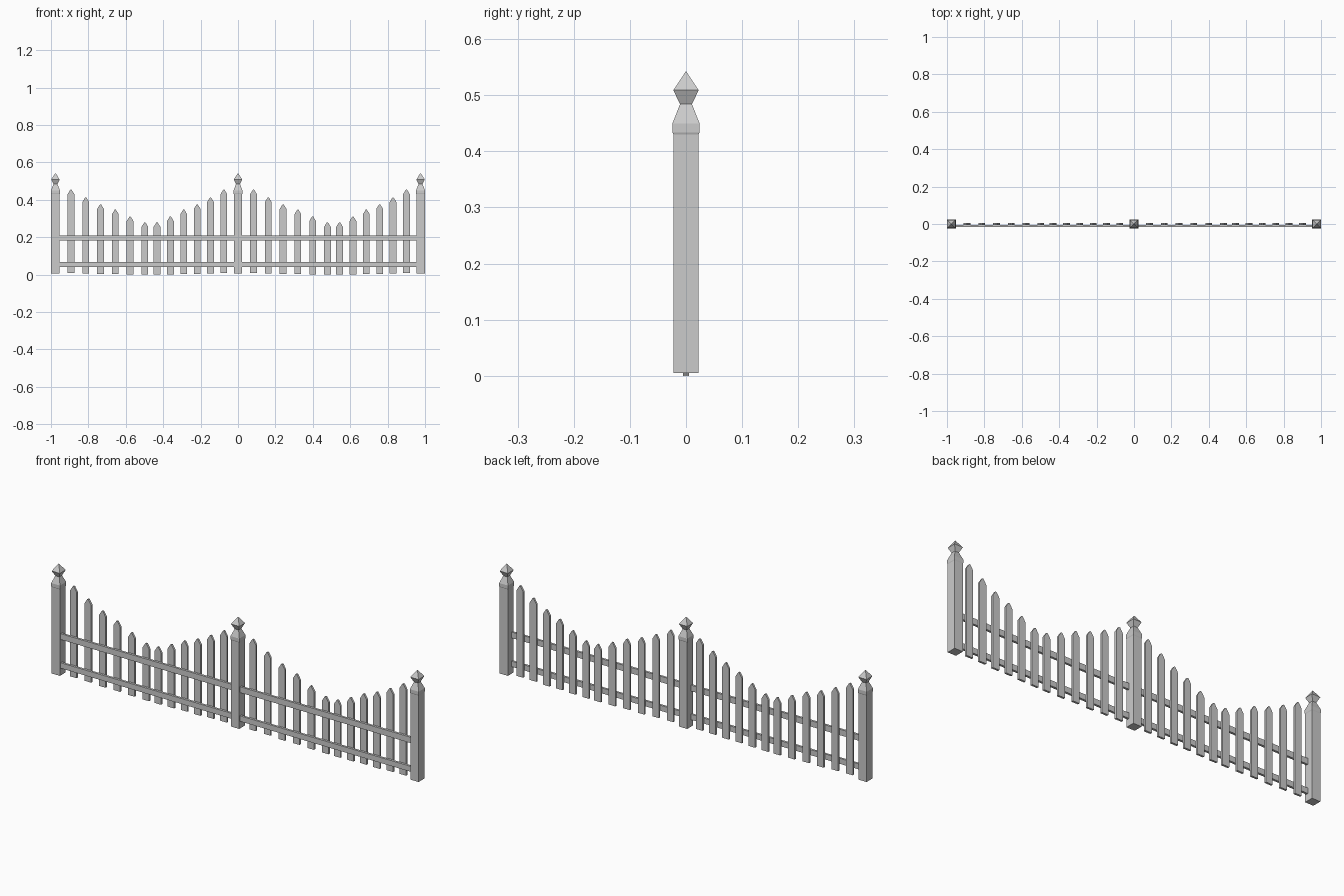
import bpy, bmesh

if "Cube" in bpy.data.objects:
    bpy.data.objects.remove(bpy.data.objects["Cube"])

BAY = 0.976          # distance between post centres
HALF_W = 0.018       # picket half width
HALF_T = 0.005       # picket half thickness


def finish(name, bm):
    bmesh.ops.recalc_face_normals(bm, faces=bm.faces)
    me = bpy.data.meshes.new(name)
    bm.to_mesh(me)
    bm.free()
    ob = bpy.data.objects.new(name, me)
    bpy.context.collection.objects.link(ob)
    return ob


def box(name, x0, x1, y0, y1, z0, z1):
    bm = bmesh.new()
    bmesh.ops.create_cube(bm, size=1)
    for v in bm.verts:
        v.co = (x1 if v.co.x > 0 else x0, y1 if v.co.y > 0 else y0, z1 if v.co.z > 0 else z0)
    return finish(name, bm)


# Square post with a collar, pinched neck and pointed finial
def post(x):
    profile = [(0.0225, 0.005), (0.0225, 0.430), (0.024, 0.434), (0.024, 0.450),
               (0.0107, 0.484), (0.0225, 0.509)]
    bm = bmesh.new()
    rings = [[bm.verts.new((x + sx * r, sy * r, z))
              for sx, sy in ((-1, -1), (1, -1), (1, 1), (-1, 1))] for r, z in profile]
    bm.faces.new(rings[0][::-1])
    for a, b in zip(rings, rings[1:]):
        for i in range(4):
            j = (i + 1) % 4
            bm.faces.new((a[i], a[j], b[j], b[i]))
    tip = bm.verts.new((x, 0, 0.543))
    for i in range(4):
        bm.faces.new((rings[-1][i], rings[-1][(i + 1) % 4], tip))
    finish("post", bm)


# Flat picket with a pointed top
def picket(x, bottom, top):
    outline = [(-HALF_W, bottom), (HALF_W, bottom), (HALF_W, top - 0.024),
               (0.003, top), (-0.003, top), (-HALF_W, top - 0.024)]
    bm = bmesh.new()
    face = bm.faces.new([bm.verts.new((x + px, -HALF_T, z)) for px, z in outline])
    ext = bmesh.ops.extrude_face_region(bm, geom=[face], use_keep_orig=True)
    verts = [g for g in ext["geom"] if isinstance(g, bmesh.types.BMVert)]
    bmesh.ops.translate(bm, verts=verts, vec=(0, 2 * HALF_T, 0))
    finish("picket", bm)


for x in (-BAY, 0, BAY):
    post(x)

# Two bays of pickets, dipping towards the middle of each bay
tops = (0.454, 0.412, 0.375, 0.347, 0.310, 0.279)
bottoms = (0.008, 0.007, 0.003, 0.004, 0.001, 0.0)
for start in (-BAY, 0):
    for i, (top, bottom) in enumerate(zip(tops, bottoms)):
        picket(start + 0.083 + 0.079 * i, bottom, top)
        picket(start + BAY - 0.0755 - 0.0715 * i, bottom, top)
    # Rails in front of the pickets
    for name, z0, z1 in (("lower_rail", 0.040, 0.067), ("upper_rail", 0.181, 0.210)):
        box(name, start + 0.021, start + BAY - 0.021, -0.016, -HALF_T, z0, z1)
